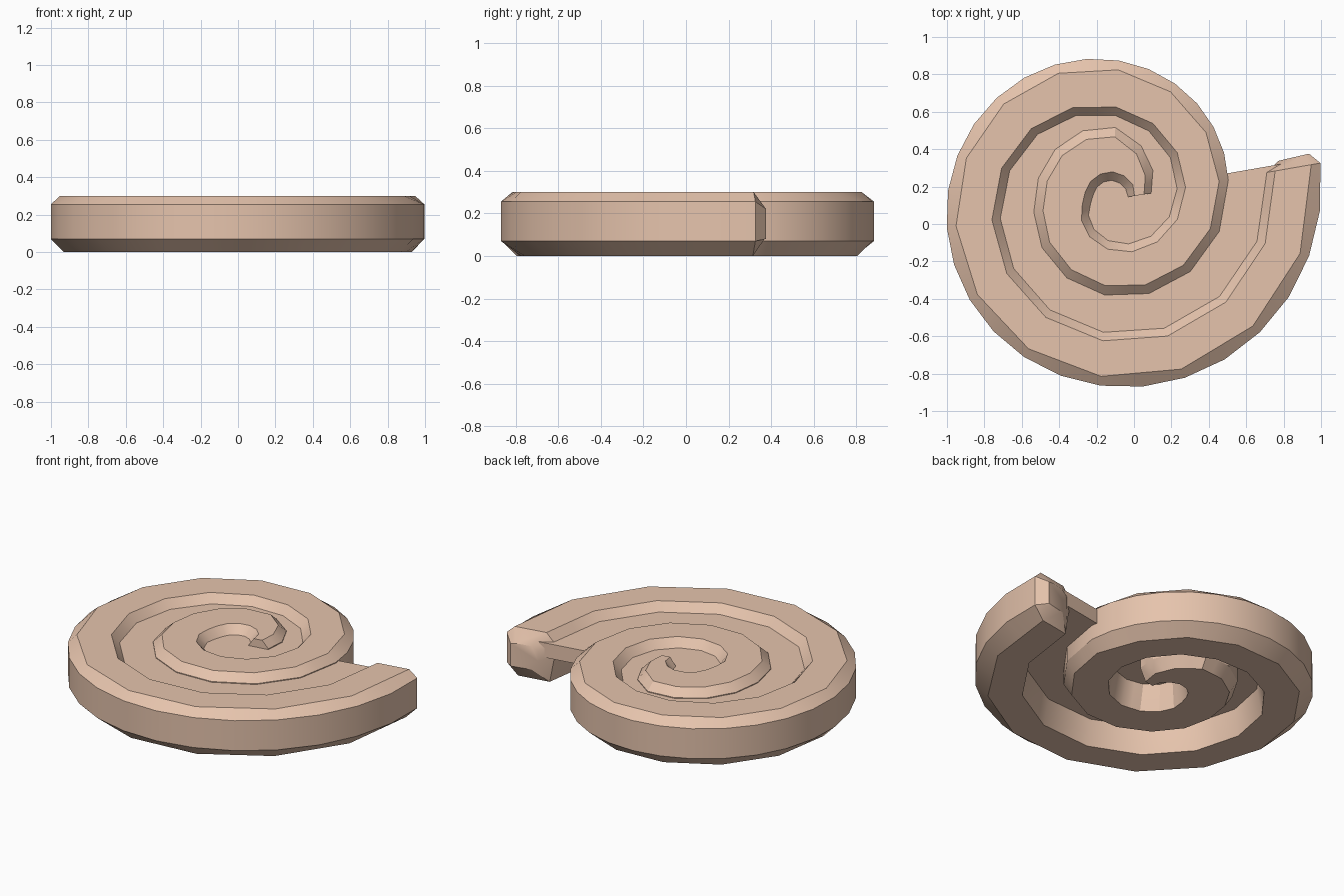
import bpy, bmesh, math

if "Cube" in bpy.data.objects:
    bpy.data.objects.remove(bpy.data.objects["Cube"])

CX, CY = -0.125, 0.13
# strip radii at each clockwise quarter turn, starting at +x
OUTER = [1.125, 1.0, 0.875, 0.75, 0.625, 0.515, 0.405, 0.395, 0.20]
INNER = [0.83, 0.71, 0.58, 0.45, 0.345, 0.22, 0.09, 0.10, 0.09]
WEB_LOW, WEB_TOP = 0.16, 0.25

mat = bpy.data.materials.new("baked dough tan")
mat.diffuse_color = (0.79, 0.55, 0.415, 1)
mat.use_nodes = True
mat.node_tree.nodes["Principled BSDF"].inputs["Base Color"].default_value = mat.diffuse_color


def radius(table, q):
    i = max(0, min(len(table) - 2, math.floor(q)))
    return table[i] + (table[i + 1] - table[i]) * (q - i)


def at(r, q, z):
    a = -q * math.pi / 2
    return (CX + r * math.cos(a), CY + r * math.sin(a), z)


def finish(bm, name):
    bmesh.ops.recalc_face_normals(bm, faces=bm.faces)
    me = bpy.data.meshes.new(name)
    bm.to_mesh(me)
    bm.free()
    me.materials.append(mat)
    ob = bpy.data.objects.new(name, me)
    bpy.context.collection.objects.link(ob)
    bpy.ops.object.select_all(action='DESELECT')
    ob.select_set(True)
    bpy.context.view_layer.objects.active = ob
    bpy.ops.object.shade_smooth_by_angle(angle=math.radians(28))
    return ob


def section(q):
    # strip cross-section: chamfered outside, sloping inside
    o, i = radius(OUTER, q), radius(INNER, q)
    w = o - i
    t = min(0.05, w * 0.3)
    b = min(0.07 if q < 3.8 else 0.045, w * 0.35)
    prof = [(o, 0.07), (o, 0.255), (o - t, 0.3), (i + t, 0.3),
            (i, WEB_TOP - 0.005), (i, WEB_LOW), (i + t * 0.6, 0.0), (o - b, 0.0)]
    return [list(at(r, q, z)) for r, z in prof]


# spiral strip: sweep the section from the tail to the core
Q0, Q1, STEPS = -0.11, 7.9, 56
rings = [section(Q0 + (Q1 - Q0) * k / STEPS) for k in range(STEPS + 1)]
# coarser facets along the top, bottom and inner edges, and on the inner turn
for k in range(1, STEPS, 2):
    for j in (range(8) if k > STEPS / 2 else range(2, 8)):
        rings[k][j] = [(a + b) / 2 for a, b in zip(rings[k - 1][j], rings[k + 1][j])]

# blunt tail tip: a smaller section pushed outwards
o, i = radius(OUTER, Q0), radius(INNER, Q0)
tip = [(o - 0.05, 0.08), (o - 0.05, 0.22), (o - 0.08, 0.225), (i + 0.12, 0.225),
       (i + 0.08, 0.2), (i + 0.08, 0.14), (i + 0.12, 0.08), (o - 0.08, 0.08)]
rings.insert(0, [at(r, Q0 - 0.035, z) for r, z in tip])

bm = bmesh.new()
vr = [[bm.verts.new(p) for p in ring] for ring in rings]
for a, b in zip(vr, vr[1:]):
    for j in range(8):
        n = (j + 1) % 8
        bm.faces.new((a[j], a[n], b[n], b[j]))
bm.faces.new(vr[0])
bm.faces.new(vr[-1])
finish(bm, "spiral_strip")

# web: recessed plate that fills the groove between the turns
bm = bmesh.new()
N = 28
lo, hi = [], []
for k in range(N + 1):
    q = -0.13 + 3.98 * k / N
    r = radius(OUTER, q) * 0.5 + radius(INNER, q) * 0.5
    lo.append(bm.verts.new(at(r, q, WEB_LOW)))
    hi.append(bm.verts.new(at(r, q, WEB_TOP)))
for k in range(N + 1):
    n = (k + 1) % (N + 1)
    bm.faces.new((lo[k], lo[n], hi[n], hi[k]))
bm.faces.new(lo)
bm.faces.new(hi)
finish(bm, "groove_web")
